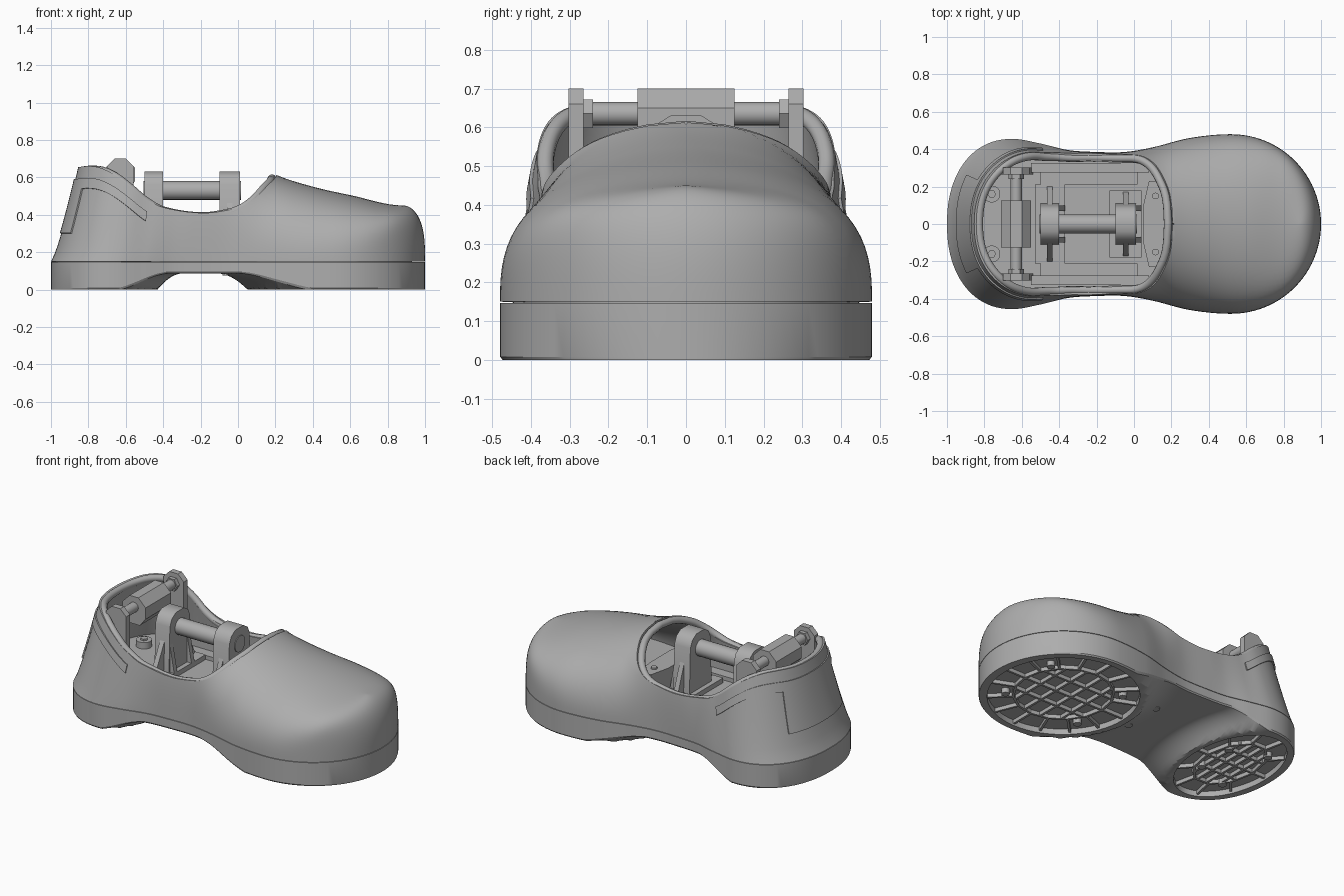
import bpy, bmesh, math
from mathutils import Vector

if "Cube" in bpy.data.objects:
    bpy.data.objects.remove(bpy.data.objects["Cube"])

GREY = (0.42, 0.42, 0.42, 1)
grey = bpy.data.materials.new("mid_grey")
grey.use_nodes = True
grey.diffuse_color = GREY
grey.node_tree.nodes["Principled BSDF"].inputs["Base Color"].default_value = GREY


def curve_fn(pts):
    """Smooth function through (x, value) points, constant beyond the ends."""
    n = len(pts)
    slope = [0.0] * n
    for i in range(1, n - 1):
        slope[i] = (pts[i+1][1] - pts[i-1][1]) / (pts[i+1][0] - pts[i-1][0])

    def f(x):
        if x <= pts[0][0]:
            return pts[0][1]
        for i in range(n - 1):
            (a, va), (b, vb) = pts[i], pts[i+1]
            if x <= b:
                h = b - a
                s = (x - a) / h
                return ((1 + 2*s) * (1-s)**2 * va + s * (1-s)**2 * h * slope[i]
                        + s*s * (3 - 2*s) * vb + s*s * (s-1) * h * slope[i+1])
        return pts[-1][1]
    return f


# Shape laws along the length
waist = curve_fn([(-.65, .455), (-.5, .43), (-.35, .395), (-.2, .385),
                  (-.05, .385), (.1, .41), (.3, .46), (.52, .48)])
height = curve_fn([(-.15, .75), (0, .64), (.1, .53), (.2, .465), (.4, .4), (.6, .355), (.88, .3)])
power = curve_fn([(-.1, 3), (.2, 2.3), (.6, 3), (.75, 4.8), (.9, 9)])
dome = curve_fn([(-.58, 0), (-.25, 1)])
rim = curve_fn([(-.86, .655), (-.8, .66), (-.74, .652), (-.67, .62), (-.6, .57), (-.5, .49),
                (-.4, .44), (-.2, .41), (-.05, .425), (.03, .45), (.1, .497),
                (.16, .56), (.205, .61), (.26, .75)])


def half_width(x):
    if x > .52:
        return .48 * max(0, 1 - ((x - .52) / .48)**2)**.5
    if x < -.65:
        return .455 * max(0, 1 - (abs(x + .65) / .35)**2.2)**.4545
    return waist(x)


def arch(x, y):
    """Underside: flat on two oval pads, hollowed between them."""
    if not -.71 < x < .52:
        return 0.0
    fore = (math.hypot((x - .52) / .47, y / .49) - 1) / .36
    heel = (math.hypot((x + .71) / .28, y / .47) - 1) / .5
    s = min(1, max(0, min(fore, heel)))
    return .087 * s * (2 - s)


STEPS = 24
quarter = [math.pi / 2 * i / STEPS for i in range(STEPS)]
xs = [-.65 - .35 * math.cos(a) for a in quarter]
xs += [-.65 + 1.17 * i / 90 for i in range(90)]
xs += [.52 + .48 * math.sin(a) for a in quarter] + [1.0]


def surf(x0, side, t):
    """Point on the upper: t runs from the welt (0) to the crown (1)."""
    if x0 > 0:
        x = x0 * (.88 + .12 * max(0, 1 - t**3)**.5)
    else:
        x = x0 * (1 - .2 * t**.8)
    # straight taper round the heel, domed toward the toe
    d = dome(x0)
    narrow = (1 - d) * (1 - .3 * t) + d * max(0, 1 - t**power(x))**.5
    return Vector((x, side * half_width(x0) * narrow, .15 + t * height(x)))


def top_t(x0, drop=0.0):
    """Where a column meets the opening, or 1 on the closed toe."""
    def over(t):
        p = surf(x0, 1, t)
        return p.z - rim(p.x) + drop
    if over(1) < 0:
        return 1.0
    lo, hi = 0.0, 1.0
    for _ in range(30):
        mid = (lo + hi) / 2
        lo, hi = (lo, mid) if over(mid) > 0 else (mid, hi)
    return lo


def make(name, verts, faces):
    me = bpy.data.meshes.new(name)
    me.from_pydata([tuple(v) for v in verts], [], faces)
    bm = bmesh.new()
    bm.from_mesh(me)
    bmesh.ops.remove_doubles(bm, verts=bm.verts, dist=1e-4)
    bmesh.ops.recalc_face_normals(bm, faces=bm.faces)
    bm.to_mesh(me)
    bm.free()
    me.materials.append(grey)
    ob = bpy.data.objects.new(name, me)
    bpy.context.collection.objects.link(ob)
    return ob


def finish(ob, angle=35):
    """Apply modifiers and smooth all but the sharp edges."""
    bpy.ops.object.select_all(action='DESELECT')
    ob.select_set(True)
    bpy.context.view_layer.objects.active = ob
    for m in list(ob.modifiers):
        bpy.ops.object.modifier_apply(modifier=m.name)
    bpy.ops.object.shade_smooth_by_angle(angle=math.radians(angle))


def grid(name, columns, closed, thick, offset):
    n, r = len(columns), len(columns[0])
    faces = [(i*r + j, (i+1) % n * r + j, (i+1) % n * r + j + 1, i*r + j + 1)
             for i in range(n if closed else n - 1) for j in range(r - 1)]
    ob = make(name, [p for c in columns for p in c], faces)
    m = ob.modifiers.new("Thickness", 'SOLIDIFY')
    m.thickness, m.offset = thick, offset
    finish(ob)


def prism(name, profile, axis, a, b):
    """Extrude a 2D profile along an axis from a to b."""
    place = {'x': lambda p, d: (d, p[0], p[1]), 'y': lambda p, d: (p[0], d, p[1]),
             'z': lambda p, d: (p[0], p[1], d)}[axis]
    n = len(profile)
    faces = [(i, (i+1) % n, (i+1) % n + n, i + n) for i in range(n)]
    faces += [tuple(range(n)), tuple(range(n, 2*n))]
    ob = make(name, [place(p, d) for d in (a, b) for p in profile], faces)
    finish(ob)
    return ob


def oval(cx, cy, rx, ry, n):
    return [(cx + rx * math.cos(2*math.pi*i/n), cy + ry * math.sin(2*math.pi*i/n)) for i in range(n)]


def rod(name, c, radius, axis, a, b, sides=24):
    prism(name, oval(*c, radius, radius, sides), axis, a, b)


def box(name, x, y, z):
    prism(name, [(x[0], y[0]), (x[1], y[0]), (x[1], y[1]), (x[0], y[1])], 'z', *z)


def loft(name, scale, bottom, top):
    """Slab following the foot outline, its underside given by a function."""
    verts = []
    across = [-.985 + 1.97 * k / 16 for k in range(17)]
    for x in xs:
        w = half_width(x) * scale
        edge = bottom(x, w) + .008
        ring = [(-w, top), (-w, edge)] + [(w*k, bottom(x, w*k)) for k in across] + [(w, edge), (w, top)]
        verts += [(x*scale, y, z) for y, z in ring]
    n = len(across) + 4
    faces = [(i*n + j, i*n + (j+1) % n, (i+1)*n + (j+1) % n, (i+1)*n + j)
             for i in range(len(xs) - 1) for j in range(n)]
    return make(name, verts, faces)


# Upper: one skin, open over the ankle
loop = [(x, 1) for x in xs] + [(x, -1) for x in xs[-2:0:-1]]
ROWS = 20
columns = []
for x0, side in loop:
    tm = top_t(x0)
    columns.append([surf(x0, side, tm * math.sin(math.pi / 2 * j / ROWS)) for j in range(ROWS + 1)])
grid("upper", columns, True, .045, -1)

# Rolled collar round the opening
rim_pts = [surf(x, s, top_t(x)) for x, s in loop if top_t(x) < 1]
cu = bpy.data.curves.new("collar", 'CURVE')
cu.dimensions, cu.bevel_depth, cu.bevel_resolution = '3D', .022, 3
sp = cu.splines.new('POLY')
sp.points.add(len(rim_pts) - 1)
for q, p in zip(sp.points, rim_pts):
    inward = Vector((-.35 - p.x, -p.y, 0)).normalized() * .025
    q.co = (*(p + inward - Vector((0, 0, .018))), 1)
sp.use_cyclic_u = True
cu.materials.append(grey)
bpy.context.collection.objects.link(bpy.data.objects.new("collar", cu))

# Raised band under the collar and a tab down the back of the heel
heel = [(x, -1) for x in reversed(xs) if x < -.53] + [(x, 1) for x in xs[1:] if x < -.53]
band, tab = [], []
for x, s in heel:
    lo, hi = top_t(x, .12), top_t(x, .065)
    band.append([surf(x, s, lo + (hi - lo) * k / 4) for k in range(5)])
    if x < -.93:
        tab.append([surf(x, s, .2 + (lo - .2) * k / 8) for k in range(9)])
grid("heel_band", band, False, .008, 1)
grid("heel_tab", tab, False, .008, 1)

# Sole with arch and two recessed tread pads
sole = loft("sole", 1, arch, .147)
pads = [("fore", .52, .43, .435, 16), ("heel", -.71, .25, .4, 10)]
cutters = []
for name, cx, rx, ry, spokes in pads:
    cutters.append(prism(name + "_pad_cutter", oval(cx, 0, rx, ry, 64), 'z', -.05, .035))
    m = sole.modifiers.new("Recess", 'BOOLEAN')
    m.operation, m.object, m.solver = 'DIFFERENCE', cutters[-1], 'EXACT'
finish(sole, 22)
for c in cutters:
    bpy.data.objects.remove(c)


def rib(name, a, b):
    a, b = Vector(a), Vector(b)
    d = (b - a).normalized() * .007
    n = Vector((-d.y, d.x))
    prism(name, [a + n, b + n, b - n, a - n], 'z', .012, .04)


IN = .66
for name, cx, rx, ry, spokes in pads:
    inner, outer = oval(cx, 0, rx*IN, ry*IN, spokes), oval(cx, 0, rx, ry, spokes)
    for i in range(spokes):
        rib(name + "_spoke", inner[i], outer[i])
        rib(name + "_ring", inner[i], inner[(i+1) % spokes])
    for k in (-.6, -.2, .2, .6):
        c = IN * math.sqrt(1 - k*k) * ry
        rib(name + "_cross_rib", (cx + k*rx*IN, -c), (cx + k*rx*IN, c))
    for k in (-.45, 0, .45):
        c = IN * math.sqrt(1 - k*k) * rx
        rib(name + "_long_rib", (cx - c, k*ry*IN), (cx + c, k*ry*IN))
for x, y in ((.78, .2), (.25, .2), (-.06, .12), (-.6, .12), (-.82, .2)):
    for s in (-1, 1):
        rod("sole_plug", (x, s*y), .024, 'z', max(.004, arch(x, y) - .004), .11, 16)

# Inner floor
finish(loft("inner_floor", .93, lambda x, y: .12, .25))

# Crosswise heel axle
rod("heel_axle", (-.63, .635), .03, 'y', -.3, .3)
prism("axle_block", [(-.66, .7), (-.6, .7), (-.55, .65), (-.55, .58), (-.59, .53),
                     (-.67, .53), (-.71, .58), (-.71, .65)], 'y', -.125, .125)
for s in (-1, 1):
    prism("axle_bracket", [(-.66, .7), (-.6, .7), (-.56, .66), (-.56, .45), (-.54, .24),
                           (-.73, .24), (-.7, .45), (-.7, .66)], 'y', s*.265, s*.303)
    rod("axle_sleeve", (-.63, .635), .042, 'y', s*.24, s*.266, 6)
    rod("heel_screw_boss", (-.76, s*.16), .045, 'z', .24, .29)
    rod("heel_screw", (-.76, s*.16), .022, 'z', .29, .3, 6)
    # Side rails
    box("side_rail", (-.55, .08), sorted((s*.275, s*.325)), (.24, .33))
    box("side_ledge", (-.5, .02), sorted((s*.21, s*.28)), (.24, .275))
    rod("front_screw", (.115, s*.15), .018, 'z', .4, .41, 12)

# Lengthwise axle on two stands with side webs
rod("long_axle", (0, .53), .05, 'x', -.505, .015)
for name, a, b, foot in (("rear", -.5, -.4, .2), ("front", -.1, .01, .17)):
    half = [(.04, .63), (.08, .605), (.1, .56), (.11, .24)]
    prism(name + "_stand", half + [(-y, z) for y, z in reversed(half)], 'x', a, b)
    box(name + "_stand_base", (a - .03, b + .03), (-foot - .01, foot + .01), (.24, .28))
    mid = (a + b) / 2
    for s in (-1, 1):
        prism(name + "_web", [(s*.1, .28), (s*foot, .28), (s*.1, .47)], 'x', mid - .015, mid + .015)
        prism(name + "_gusset", [(b, .28), (b + .03, .28), (b, .45)], 'y', s*.07, s*.1)

# Front bulkhead inside the opening
prism("bulkhead", [(.05, -.1), (.08, -.23), (.16, -.23), (.18, -.1),
                   (.18, .1), (.16, .23), (.08, .23), (.05, .1)], 'z', .24, .4)
